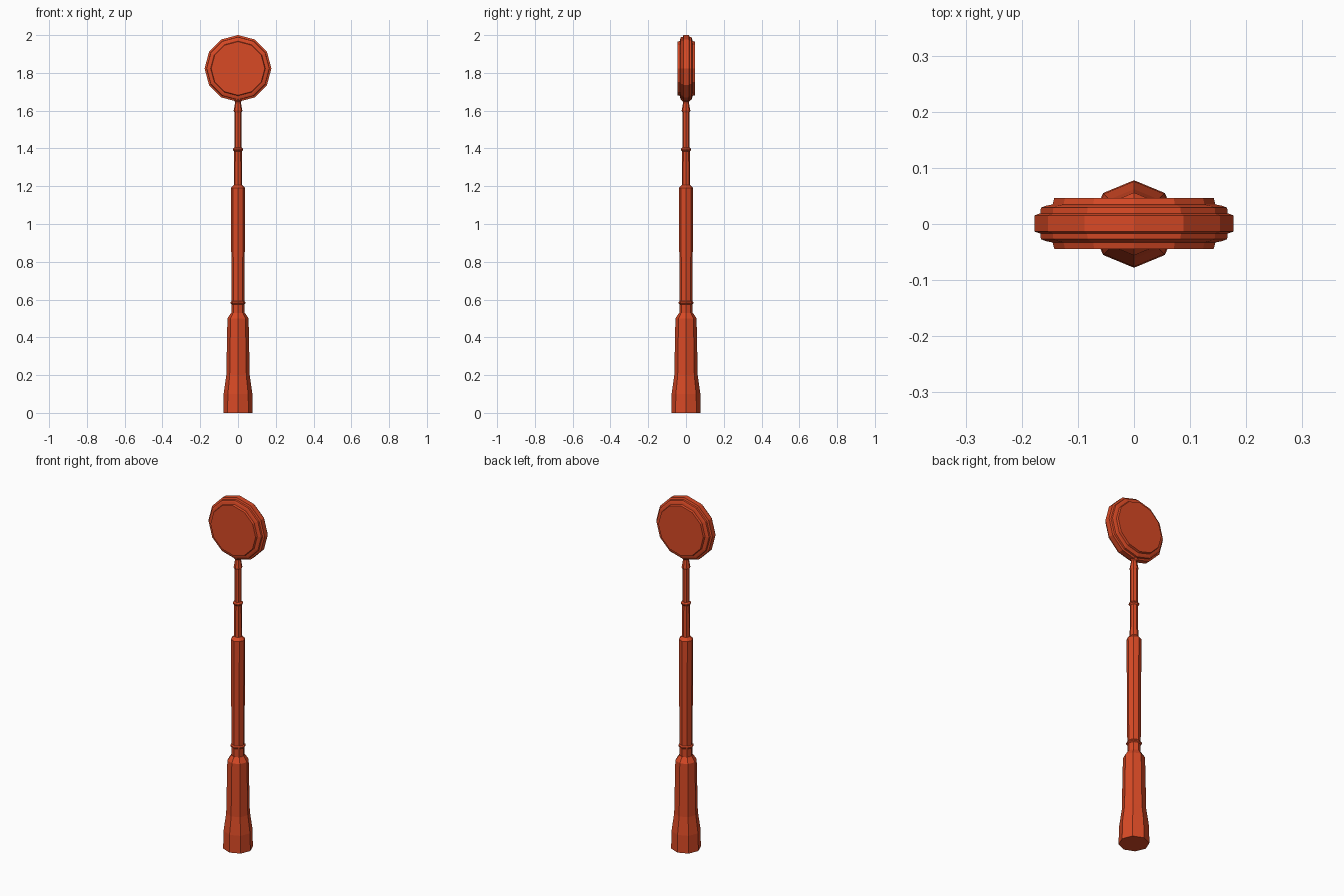
import bpy, bmesh, math
from mathutils import Matrix

cube = bpy.data.objects.get("Cube")
if cube:
    bpy.data.objects.remove(cube)

# Single painted-metal colour
COLOR = (0.686, 0.067, 0.0185, 1)
paint = bpy.data.materials.new("red_orange_paint")
paint.use_nodes = True
paint.diffuse_color = COLOR
paint.node_tree.nodes["Principled BSDF"].inputs["Base Color"].default_value = COLOR


def lathe(name, profile, sides, matrix=Matrix()):
    """Closed, flat-shaded solid turned about local z from (radius, height) pairs."""
    bm = bmesh.new()
    rings = []
    for r, h in profile:
        angles = [math.tau * i / sides for i in range(sides)]
        rings.append([bm.verts.new((r * math.cos(a), r * math.sin(a), h)) for a in angles])
    for low, high in zip(rings, rings[1:]):
        for i in range(sides):
            j = (i + 1) % sides
            bm.faces.new((low[i], low[j], high[j], high[i]))
    bm.faces.new(rings[0][::-1])
    bm.faces.new(rings[-1])
    bm.transform(matrix)
    bmesh.ops.recalc_face_normals(bm, faces=bm.faces)
    mesh = bpy.data.meshes.new(name)
    bm.to_mesh(mesh)
    bm.free()
    mesh.materials.append(paint)
    obj = bpy.data.objects.new(name, mesh)
    bpy.context.collection.objects.link(obj)
    return obj


# Flared octagonal foot with a sloped shoulder
lathe("base", [(.078, 0), (.076, .1), (.062, .2), (.056, .5), (.036, .53)], 8)

# Main shaft, slightly wider toward its top
lathe("lower_pole", [(.034, .52), (.034, .575), (.04, .58), (.04, .586),
                     (.034, .592), (.038, 1.19), (.022, 1.207)], 8)

# Thin upper shaft with a bead and a tapered neck
lathe("upper_pole", [(.022, 1.2), (.02, 1.385), (.027, 1.392), (.027, 1.398),
                     (.019, 1.405), (.019, 1.59), (.023, 1.6), (.015, 1.645),
                     (.024, 1.655), (.024, 1.67)], 8)

# Round head facing front and back, its stepped rim mirrored about the middle
half = [(.142, .0455), (.145, .034), (.157, .0315), (.166, .028),
        (.167, .018), (.177, .0145)]
profile = [(r, -h) for r, h in half] + [(r, h) for r, h in reversed(half)]
head_pose = Matrix.Translation((0, .001, 1.8235)) @ Matrix.Rotation(math.pi / 2, 4, 'X')
lathe("round_head", profile, 12, head_pose)
